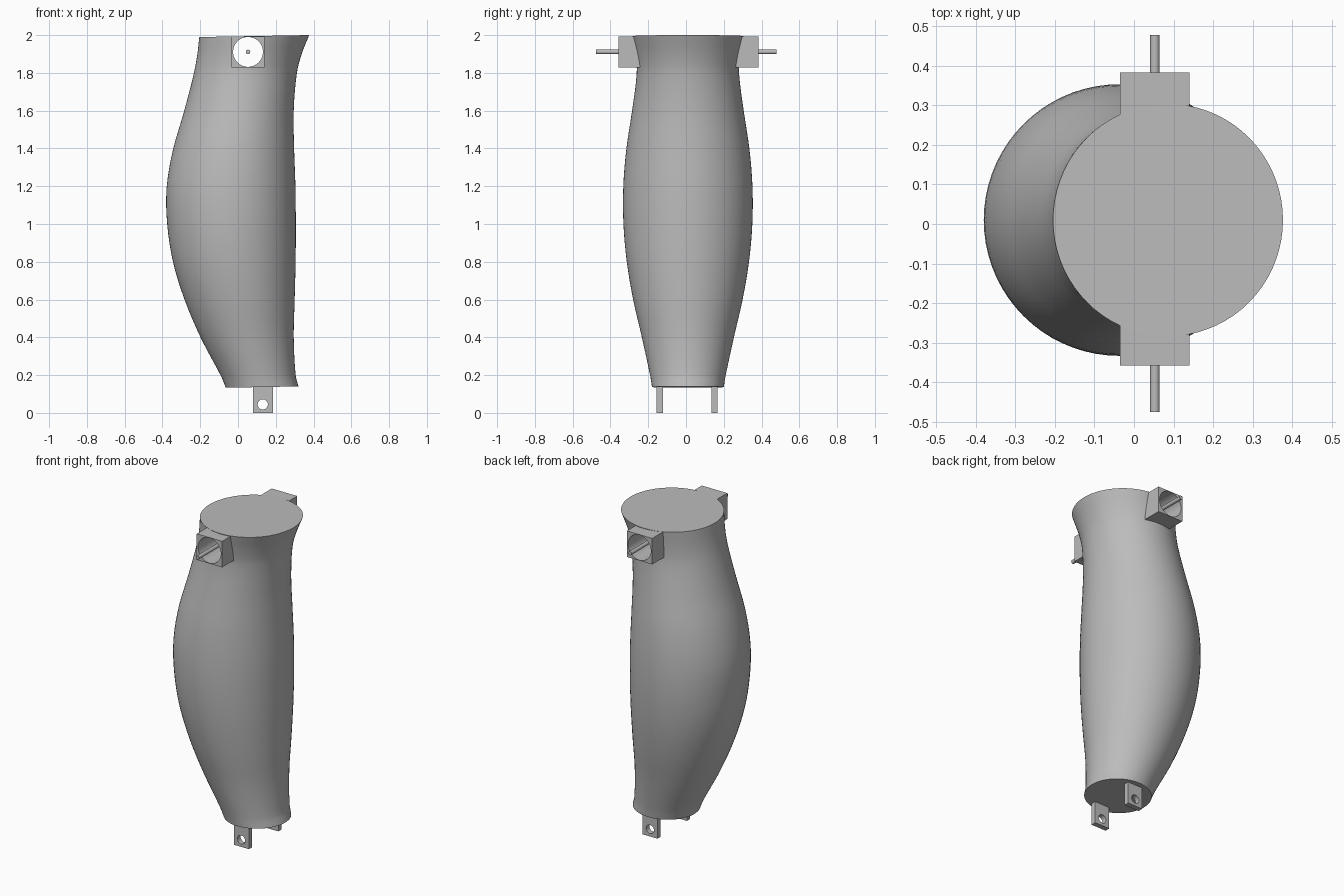
import bpy, bmesh, math
from mathutils import Matrix, Vector

cube = bpy.data.objects.get("Cube")
if cube:
    bpy.data.objects.remove(cube, do_unlink=True)

grey = bpy.data.materials.new("plain grey")
grey.use_nodes = True
COLOUR = (0.5, 0.5, 0.5, 1)
grey.diffuse_color = COLOUR
grey.node_tree.nodes["Principled BSDF"].inputs["Base Color"].default_value = COLOUR


def finish(name, bm):
    bmesh.ops.recalc_face_normals(bm, faces=bm.faces)
    mesh = bpy.data.meshes.new(name)
    bm.to_mesh(mesh)
    bm.free()
    mesh.materials.append(grey)
    obj = bpy.data.objects.new(name, mesh)
    bpy.context.collection.objects.link(obj)
    return obj


def box(name, low, high):
    low, high = Vector(low), Vector(high)
    bm = bmesh.new()
    bmesh.ops.create_cube(bm, size=1, matrix=Matrix.Translation((low + high) / 2)
                          @ Matrix.Diagonal((high - low).to_4d()))
    return finish(name, bm)


def rod(name, x, z, radius, y0, y1, sides=48):
    bm = bmesh.new()
    place = Matrix.Translation((x, (y0 + y1) / 2, z)) @ Matrix.Rotation(math.pi / 2, 4, "X")
    bmesh.ops.create_cone(bm, cap_ends=True, segments=sides, radius1=radius,
                          radius2=radius, depth=y1 - y0, matrix=place)
    return finish(name, bm)


def select(obj):
    bpy.ops.object.select_all(action="DESELECT")
    obj.select_set(True)
    bpy.context.view_layer.objects.active = obj


def combine(obj, other, operation):
    select(obj)
    mod = obj.modifiers.new(operation.lower(), "BOOLEAN")
    mod.object, mod.operation, mod.solver = other, operation, "EXACT"
    bpy.ops.object.modifier_apply(modifier=mod.name)


def smooth(obj):
    select(obj)
    bpy.ops.object.shade_smooth_by_angle(angle=math.radians(35))


# Calf outline: height, right edge, left edge, half depth
OUTLINE = [
    (0.138, -0.065, 0.32, 0.19), (0.2, -0.09, 0.305, 0.2),
    (0.4, -0.195, 0.295, 0.243), (0.6, -0.28, 0.3, 0.289),
    (0.8, -0.342, 0.305, 0.323), (1.0, -0.374, 0.306, 0.341),
    (1.2, -0.378, 0.304, 0.342), (1.4, -0.345, 0.297, 0.326),
    (1.6, -0.287, 0.295, 0.296), (1.8, -0.235, 0.312, 0.271),
    (1.9, -0.216, 0.338, 0.277), (1.997, -0.205, 0.377, 0.294),
]


def sample(i, t):
    """Smooth curve through the outline, with slopes measured over height."""
    a, b = OUTLINE[i], OUTLINE[i + 1]
    before, after = OUTLINE[max(i - 1, 0)], OUTLINE[min(i + 2, len(OUTLINE) - 1)]
    h = b[0] - a[0]
    out = [a[0] + h * t]
    for k in (1, 2, 3):
        m0 = (b[k] - before[k]) / (b[0] - before[0]) * h
        m1 = (after[k] - a[k]) / (after[0] - a[0]) * h
        s, c = t * t * (3 - 2 * t), t * (1 - t)
        out.append(a[k] + (b[k] - a[k]) * s + m0 * c * (1 - t) - m1 * c * t)
    return out


# Calf: lofted rings with a slight tilt, closed by flat ends
SIDES, STEPS, TILT, CENTRE_Y = 72, 4, 0.018, 0.01
levels = [sample(i, j / STEPS) for i in range(len(OUTLINE) - 1) for j in range(STEPS)]
levels.append(OUTLINE[-1])
bm = bmesh.new()
rings = []
for z, x0, x1, depth in levels:
    ring = []
    for k in range(SIDES):
        angle = math.tau * k / SIDES
        x = (x0 + x1) / 2 + (x1 - x0) / 2 * math.cos(angle)
        y = CENTRE_Y + depth * math.sin(angle)
        ring.append(bm.verts.new((x, y, z + TILT * (x - 0.2))))
    rings.append(ring)
for low, high in zip(rings, rings[1:]):
    for k in range(SIDES):
        n = (k + 1) % SIDES
        bm.faces.new((low[k], low[n], high[n], high[k]))
bm.faces.new(rings[0])
bm.faces.new(rings[-1])
calf = finish("calf", bm)

# Knee bosses joined to the calf, bored right through
PIN_X, PIN_Z = 0.053, 1.911
bore = rod("bore_cutter", PIN_X, PIN_Z, 0.079, -1, 1, 64)
for y0, y1 in ((-0.358, -0.2), (0.2, 0.384)):
    boss = box("boss_helper", (-0.035, y0, 1.829), (0.141, y1, 1.992))
    combine(calf, boss, "UNION")
    bpy.data.objects.remove(boss, do_unlink=True)
combine(calf, bore, "DIFFERENCE")
bpy.data.objects.remove(bore, do_unlink=True)
smooth(calf)

# Knee axle
smooth(rod("knee_axle", PIN_X, PIN_Z, 0.012, -0.476, 0.478, 24))

# Ankle tabs with pin holes
hole = rod("tab_hole_cutter", 0.131, 0.045, 0.027, -1, 1, 32)
for name, y in (("front_ankle_tab", -0.139), ("back_ankle_tab", 0.152)):
    tab = box(name, (0.08, y - 0.016, 0), (0.184, y + 0.016, 0.18))
    combine(tab, hole, "DIFFERENCE")
    smooth(tab)
bpy.data.objects.remove(hole, do_unlink=True)
